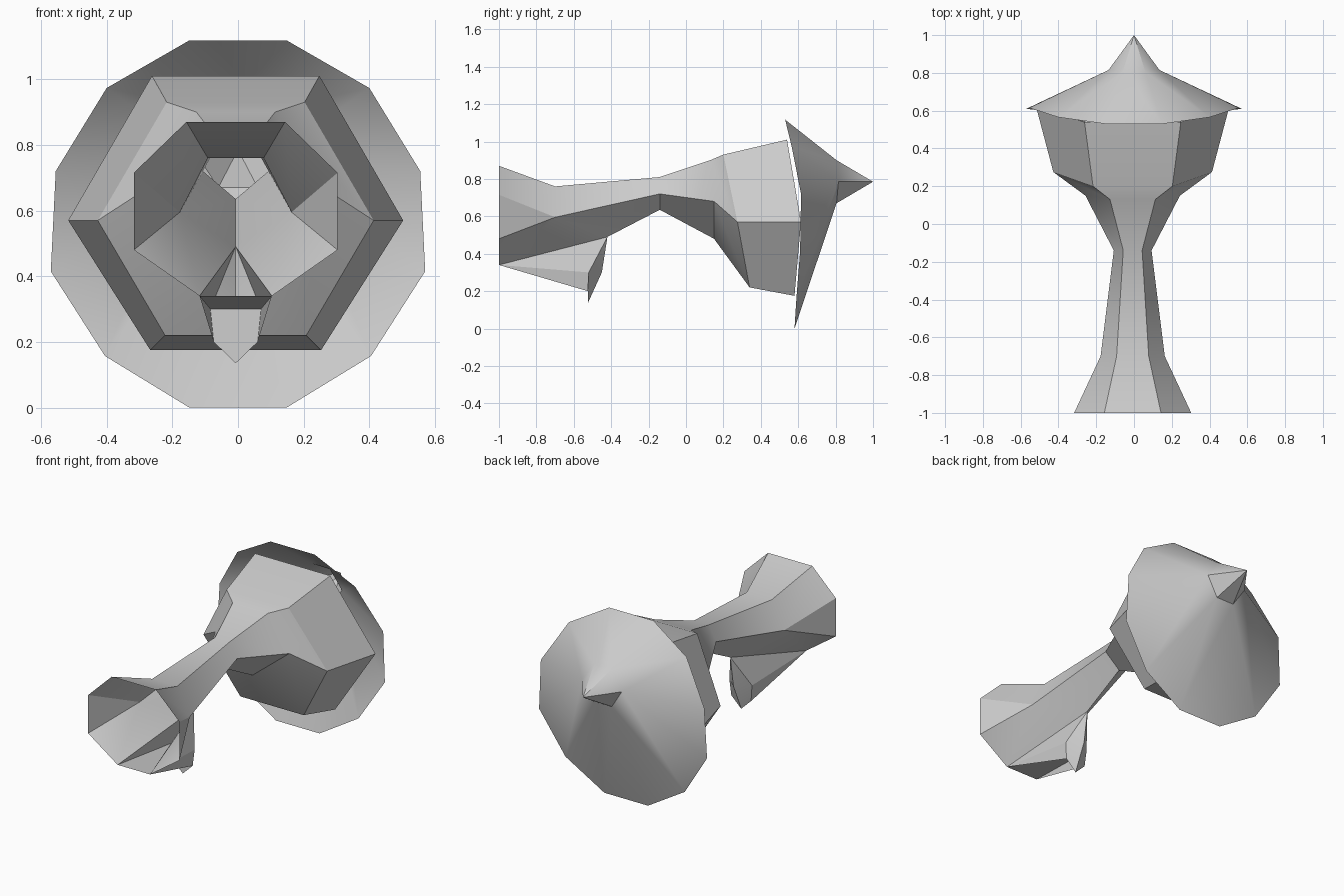
import bpy
import bmesh
from math import radians

cube = bpy.data.objects.get("Cube")
if cube:
    bpy.data.objects.remove(cube, do_unlink=True)

grey = bpy.data.materials.new("plain_grey")
grey.use_nodes = True
colour = (0.6, 0.6, 0.6, 1)
grey.diffuse_color = colour
grey.node_tree.nodes["Principled BSDF"].inputs["Base Color"].default_value = colour

CENTRE = -0.007


def mirrored_part(name, points, faces, centre=CENTRE):
    """Lower-case letters are left-side points, capitals their mirror images.
    Each face word is also built mirrored when the mirror image differs."""
    bm = bmesh.new()
    verts = {}
    for key, (x, y, z) in points.items():
        verts[key] = bm.verts.new((centre + x, y, z))
        verts[key.upper()] = bm.verts.new((centre - x, y, z)) if x else verts[key]
    for word in faces.split():
        for letters in (word, word.swapcase()):
            corners = [verts[c] for c in letters]
            if not any(set(f.verts) == set(corners) for f in bm.faces):
                bm.faces.new(corners)
    bmesh.ops.recalc_face_normals(bm, faces=bm.faces[:])
    mesh = bpy.data.meshes.new(name)
    bm.to_mesh(mesh)
    bm.free()
    mesh.materials.append(grey)
    obj = bpy.data.objects.new(name, mesh)
    bpy.context.collection.objects.link(obj)
    bpy.ops.object.select_all(action="DESELECT")
    obj.select_set(True)
    bpy.context.view_layer.objects.active = obj
    bpy.ops.object.shade_smooth_by_angle(angle=radians(30))
    return obj


lip_corner = (0.11, -1, 0.34)
keel = (0, -0.42, 0.49)

# Hollow body: flared mouth, throat, narrow neck, shoulder and six-sided bulb
mirrored_part("flared_body", {
    "a": (0.15, -1, 0.87), "b": (0.31, -1, 0.715),
    "c": (0.31, -1, 0.48), "d": lip_corner,
    "e": (0.085, -0.7, 0.76), "f": (0.17, -0.7, 0.595), "k": keel,
    "g": (0.05, -0.14, 0.81), "h": (0.1, -0.14, 0.72), "i": (0, -0.14, 0.635),
    "j": (0.12, 0.13, 0.9), "l": (0.25, 0.15, 0.68), "o": (0, 0.15, 0.48),
    "p": (0.21, 0.2, 0.93), "q": (0.42, 0.275, 0.57), "r": (0.215, 0.34, 0.22),
    "s": (0.255, 0.54, 1.01), "t": (0.51, 0.615, 0.57), "u": (0.26, 0.58, 0.175),
}, "aAEe abfe bcf cdf dkf eEGg efhg fkih "
   "gGJj ghlj hiol jJPp jlqp lorq orR pPSs pqts qrut rRUu")

# Hollow keel under the mouth, with a pointed rear plate
mirrored_part("lower_fin", {
    "d": lip_corner, "k": keel,
    "q": (0.077, -0.52, 0.3), "r": (0.067, -0.525, 0.2),
    "m": (0, -0.45, 0.3), "t": (0, -0.525, 0.135),
}, "dDQq dkq dqr qkm qmtr qQRtr")

# Twelve-sided cone cap with a six-sided spike
mirrored_part("cone_cap", {
    "p": (0.15, 0.53, 1.117), "q": (0.4, 0.565, 0.973), "r": (0.555, 0.615, 0.72),
    "s": (0.57, 0.61, 0.415), "t": (0.405, 0.59, 0.157), "u": (0.148, 0.58, 0),
    "v": (0.06, 0.805, 0.9), "w": (0.135, 0.815, 0.785), "x": (0.06, 0.805, 0.67),
    "n": (0, 1, 0.785),
}, "pPVv pqv qwv qrw rsw stw txw tux uUXx vVn vwn wxn xXn", centre=0)
